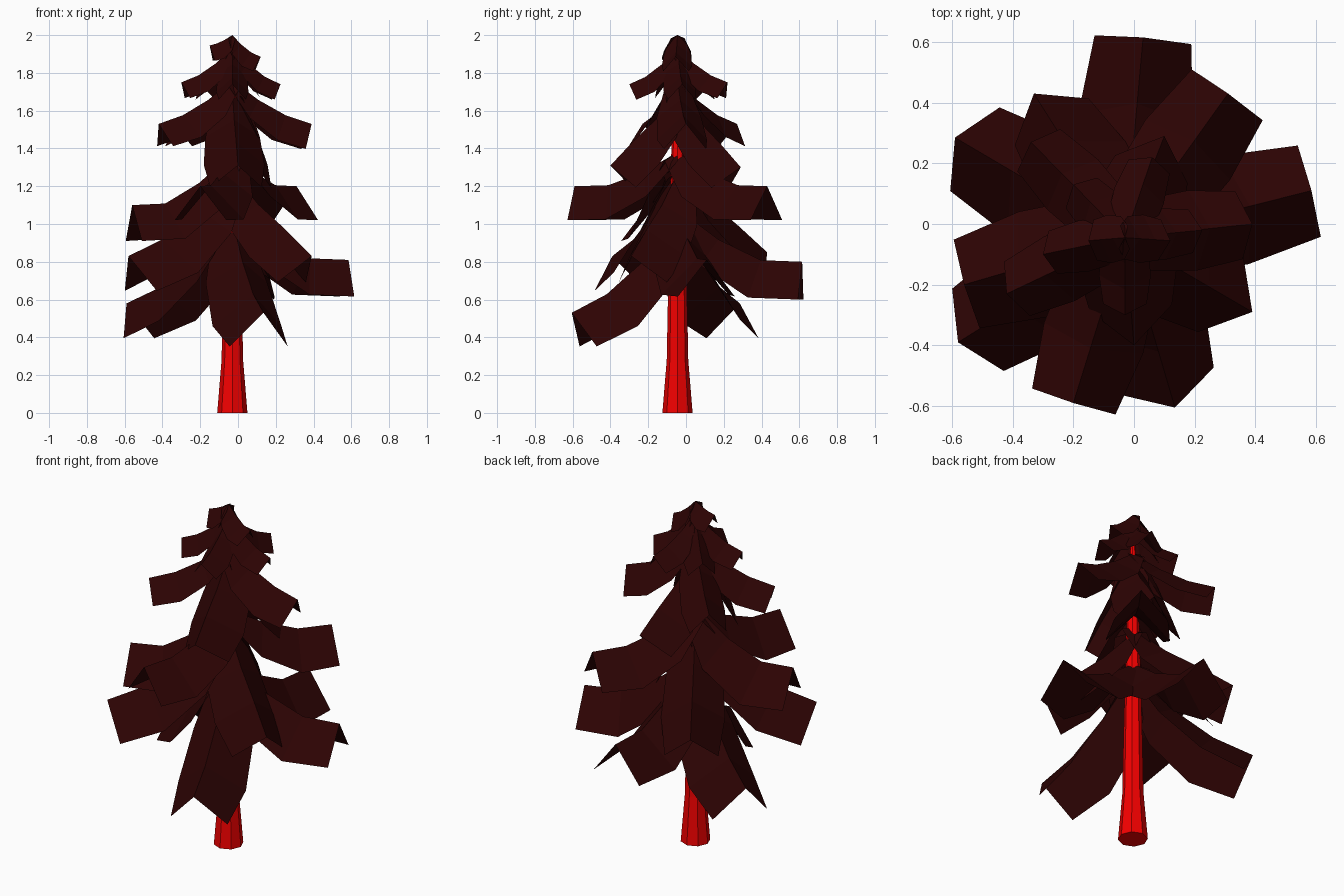
import bpy, bmesh, math
from mathutils import Vector

if "Cube" in bpy.data.objects:
    bpy.data.objects.remove(bpy.data.objects["Cube"])

CX, CY = -0.03, -0.045


def material(name, col):
    m = bpy.data.materials.new(name)
    m.diffuse_color = (*col, 1)
    m.use_nodes = True
    m.node_tree.nodes["Principled BSDF"].inputs["Base Color"].default_value = m.diffuse_color
    return m


RED = material("bark_red", (0.9, 0.0, 0.0))
DARK = material("needle_dark", (0.026, 0.001, 0.001))


def make_object(name, bm, mat):
    me = bpy.data.meshes.new(name)
    bm.to_mesh(me)
    bm.free()
    me.materials.append(mat)
    ob = bpy.data.objects.new(name, me)
    bpy.context.collection.objects.link(ob)


# Trunk: eight-sided tapering column
bm = bmesh.new()
rings = []
for z, r in [(0, .08), (.28, .057), (.65, .05), (1.35, .034), (1.9, .01)]:
    rings.append([bm.verts.new((CX + r * math.cos(math.pi / 4 * i),
                                CY + r * math.sin(math.pi / 4 * i), z)) for i in range(8)])
for a, b in zip(rings, rings[1:]):
    for i in range(8):
        bm.faces.new((a[i], a[(i + 1) % 8], b[(i + 1) % 8], b[i]))
bm.faces.new(rings[0][::-1])
bm.faces.new(rings[-1])
make_object("trunk", bm, RED)

# Height profiles from root to tip: levelling out or hanging
FLAT = (1, .42, .03, 0)
MID = (1, .55, .2, 0)
HANG = (1, .62, .32, 0)
FRACTION = (0, .33, .67, 1)
WIDTH = (.09, .17, .19, .16)
DROP = (.06, .16, .205, .2)


def branch(name, tip, root_z, profile, size):
    """Folded strip: a ridge with two sloping sides, square to its path."""
    tip = Vector(tip)
    root = Vector((CX, CY, root_z))
    out = Vector((tip.x - CX, tip.y - CY, 0))
    side = Vector((-out.y, out.x, 0)).normalized()
    ridge = [Vector((CX, CY, tip.z + (root.z - tip.z) * g)) + out * f
             for f, g in zip(FRACTION, profile)]
    bm = bmesh.new()
    rows = []
    for i, p in enumerate(ridge):
        along = (ridge[min(i + 1, 3)] - ridge[max(i - 1, 0)]).normalized()
        down = side.cross(along).normalized()
        if down.z > 0:
            down = -down
        w, d = WIDTH[i] * size, DROP[i] * size
        rows.append([bm.verts.new(p + side * w + down * d), bm.verts.new(p),
                     bm.verts.new(p - side * w + down * d)])
    for a, b in zip(rows, rows[1:]):
        for i in range(2):
            bm.faces.new((a[i], a[i + 1], b[i + 1], b[i]))
    bmesh.ops.recalc_face_normals(bm, faces=bm.faces)
    if sum(f.normal.z for f in bm.faces) < 0:
        bmesh.ops.reverse_faces(bm, faces=bm.faces)
    make_object(name, bm, DARK)


# Branches by tier: ridge tip, root height, profile, size
TIERS = {
    "lower_branch": [
        ((.03, .615, .80), 1.08, FLAT, 1), ((.585, .11, .81), 1.08, FLAT, .97),
        ((.135, -.605, .53), 1.02, MID, 1.0), ((-.59, .285, .58), 1.02, MID, 1),
    ],
    "middle_branch": [
        ((-.58, -.39, .83), 1.28, MID, 1), ((.39, -.29, .83), 1.27, HANG, .92),
        ((-.33, .43, .85), 1.3, HANG, .9), ((.31, .43, 1.2), 1.38, FLAT, .9),
        ((-.2, -.59, 1.2), 1.38, FLAT, .9), ((-.56, -.2, 1.1), 1.38, FLAT, .95),
    ],
    "upper_branch": [
        ((.39, .0, 1.53), 1.76, MID, .7), ((-.42, -.23, 1.53), 1.76, MID, .62),
        ((-.34, .27, 1.53), 1.76, MID, .62), ((.0, -.40, 1.31), 1.7, HANG, .85),
        ((.1, .29, 1.3), 1.7, HANG, .8),
    ],
    "top_branch": [
        ((.225, -.02, 1.74), 1.94, MID, .45), ((-.3, -.1, 1.75), 1.93, MID, .45),
        ((.06, .22, 1.75), 1.93, MID, .45), ((-.03, -.3, 1.74), 1.93, MID, .45),
        ((-.2, .13, 1.74), 1.93, MID, .45),
        ((-.15, -.055, 1.945), 2.0, MID, .42), ((.12, -.055, 1.885), 2.0, MID, .42),
    ],
}
for tier, items in TIERS.items():
    for n, args in enumerate(items, 1):
        branch(f"{tier}_{n}", *args)
